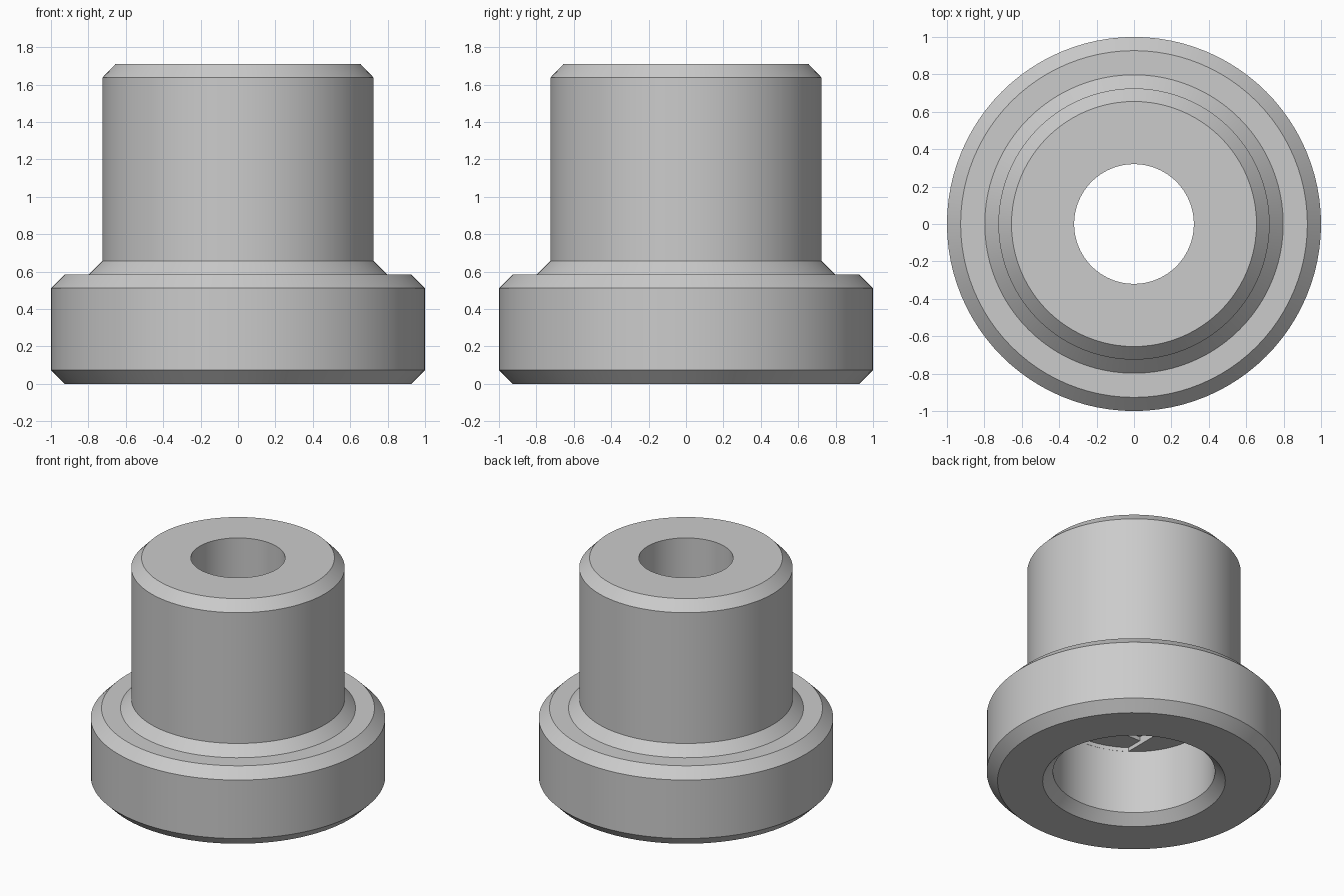
import bpy, bmesh
from math import cos, sin, pi

SEGMENTS = 96
BORE, POCKET, CHAMFER = 0.32, 0.55, 0.07
SEAT_Z, LAYER = 0.547, 0.03

cube = bpy.data.objects.get("Cube")
if cube:
    bpy.data.objects.remove(cube, do_unlink=True)

grey = bpy.data.materials.new("light grey")
grey.use_nodes = True
colour = (0.6, 0.6, 0.6, 1)
grey.diffuse_color = colour
grey.node_tree.nodes["Principled BSDF"].inputs["Base Color"].default_value = colour


def add_object(name, bm):
    bmesh.ops.recalc_face_normals(bm, faces=bm.faces)
    mesh = bpy.data.meshes.new(name)
    bm.to_mesh(mesh)
    bm.free()
    mesh.materials.append(grey)
    obj = bpy.data.objects.new(name, mesh)
    bpy.context.collection.objects.link(obj)
    return obj


def lathe(profile):
    """Turn a closed (radius, height) profile around the z axis."""
    bm = bmesh.new()
    rings = []
    for i in range(SEGMENTS):
        a = 2 * pi * i / SEGMENTS
        rings.append([bm.verts.new((r * cos(a), r * sin(a), z)) for r, z in profile])
    for i in range(SEGMENTS):
        here, there = rings[i], rings[(i + 1) % SEGMENTS]
        for j in range(len(profile)):
            k = (j + 1) % len(profile)
            bm.faces.new((here[j], there[j], there[k], here[k]))
    return bm


def recess_cutter(name, top, half_x, half_y):
    """Disc just inside the pocket, trimmed to a slot or square."""
    bm = bmesh.new()
    bmesh.ops.create_cone(bm, cap_ends=True, segments=SEGMENTS,
                          radius1=POCKET - 0.001, radius2=POCKET - 0.001, depth=0.2)
    bmesh.ops.translate(bm, verts=bm.verts, vec=(0, 0, top - 0.1))
    for axis, half in ((0, half_x), (1, half_y)):
        for side in (-1, 1):
            normal = [0, 0, 0]
            normal[axis] = side
            cut = bmesh.ops.bisect_plane(
                bm, geom=bm.verts[:] + bm.edges[:] + bm.faces[:],
                plane_co=[half * n for n in normal], plane_no=normal, clear_outer=True)
            edges = [e for e in cut["geom_cut"] if isinstance(e, bmesh.types.BMEdge)]
            if edges:
                bmesh.ops.holes_fill(bm, edges=edges)
    cutter = add_object(name, bm)
    cutter.hide_render = True
    return cutter


# Flanged bushing with a through bore and a chamfered pocket underneath
bushing = add_object("flanged_bushing", lathe([
    (POCKET + CHAMFER, 0), (0.927, 0), (1, 0.073), (1, 0.511), (0.927, 0.584),
    (0.798, 0.584), (0.725, 0.657), (0.725, 1.637), (0.655, 1.71),
    (BORE, 1.71), (BORE, SEAT_Z), (POCKET, SEAT_Z), (POCKET, CHAMFER)]))

# Stepped recesses in the pocket ceiling: a slot, then a square
recesses = (("slot_cutter", SEAT_Z + LAYER, POCKET * 2),
            ("square_cutter", SEAT_Z + 2 * LAYER, BORE + 0.002))
for name, top, half_y in recesses:
    cutter = recess_cutter(name, top, BORE + 0.002, half_y)
    mod = bushing.modifiers.new(name, "BOOLEAN")
    mod.operation = "DIFFERENCE"
    mod.solver = "EXACT"
    mod.object = cutter
    bpy.ops.object.select_all(action="DESELECT")
    bushing.select_set(True)
    bpy.context.view_layer.objects.active = bushing
    bpy.ops.object.modifier_apply(modifier=name)
    bpy.data.objects.remove(cutter, do_unlink=True)

# Smooth turned walls, crisp chamfer edges
bpy.ops.object.shade_smooth_by_angle()
